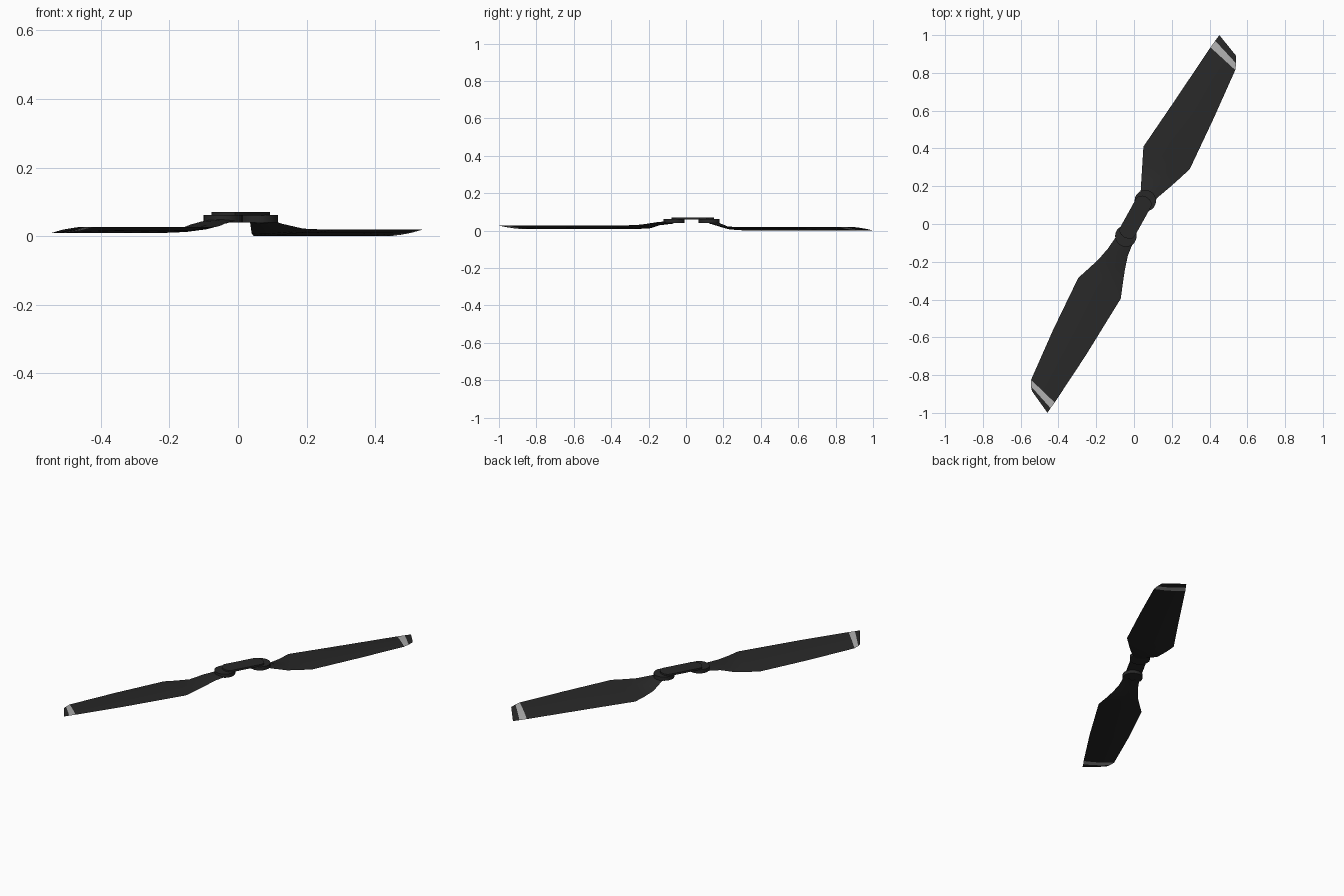
import bpy, bmesh, math
from mathutils import Vector, Matrix

if "Cube" in bpy.data.objects:
    bpy.data.objects.remove(bpy.data.objects["Cube"])


def material(name, v):
    m = bpy.data.materials.new(name)
    m.diffuse_color = (v, v, v, 1)
    m.use_nodes = True
    m.node_tree.nodes["Principled BSDF"].inputs["Base Color"].default_value = m.diffuse_color
    return m


BLACK = material("black_plastic", 0.021)
PALE = material("pale_stripe", 0.42)


def finish(bm, name, mats, angle=30):
    bmesh.ops.recalc_face_normals(bm, faces=bm.faces)
    me = bpy.data.meshes.new(name)
    bm.to_mesh(me)
    bm.free()
    ob = bpy.data.objects.new(name, me)
    bpy.context.collection.objects.link(ob)
    for m in mats:
        me.materials.append(m)
    bpy.ops.object.select_all(action='DESELECT')
    bpy.context.view_layer.objects.active = ob
    ob.select_set(True)
    bpy.ops.object.shade_smooth_by_angle(angle=math.radians(angle))
    return ob


def blade(name, stations, stripe):
    """Loft thin lens sections between left and right edge points."""
    bm = bmesh.new()
    rings = []
    for lx, ly, lz, rx, ry, rz, half in stations:
        a, b = Vector((lx, ly, lz)), Vector((rx, ry, rz))
        sec = [(0, 0), (0.3, 1), (0.7, 1), (1, 0), (0.7, -1), (0.3, -1)]
        rings.append([bm.verts.new(a.lerp(b, t) + Vector((0, 0, s * half)))
                      for t, s in sec])
    for i, (p, q) in enumerate(zip(rings, rings[1:])):
        for j in range(6):
            k = (j + 1) % 6
            f = bm.faces.new((p[j], p[k], q[k], q[j]))
            f.material_index = int(i == stripe)
    bm.faces.new(rings[0])
    bm.faces.new(rings[-1])
    return finish(bm, name, [BLACK, PALE])


# Two pitched blades: left edge xyz, right edge xyz, half thickness
blade("rear_blade", [
    (0.035, 0.150, 0.043, 0.105, 0.115, 0.046, 0.007),
    (0.036, 0.190, 0.034, 0.125, 0.140, 0.037, 0.007),
    (0.040, 0.250, 0.008, 0.190, 0.195, 0.022, 0.006),
    (0.045, 0.330, 0.001, 0.235, 0.235, 0.020, 0.005),
    (0.050, 0.410, 0.001, 0.295, 0.290, 0.020, 0.005),
    (0.200, 0.630, 0.001, 0.422, 0.560, 0.020, 0.005),
    (0.405, 0.935, 0.001, 0.536, 0.815, 0.020, 0.004),
    (0.430, 0.970, 0.001, 0.541, 0.850, 0.020, 0.004),
    (0.452, 1.000, 0.001, 0.541, 0.890, 0.020, 0.002)], 6)
blade("front_blade", [
    (-0.090, -0.060, 0.043, -0.005, -0.100, 0.046, 0.007),
    (-0.138, -0.130, 0.034, -0.032, -0.165, 0.040, 0.007),
    (-0.190, -0.190, 0.013, -0.048, -0.240, 0.032, 0.006),
    (-0.245, -0.240, 0.010, -0.060, -0.320, 0.028, 0.005),
    (-0.295, -0.285, 0.009, -0.070, -0.395, 0.027, 0.005),
    (-0.428, -0.560, 0.009, -0.255, -0.695, 0.027, 0.005),
    (-0.545, -0.825, 0.009, -0.420, -0.945, 0.027, 0.004),
    (-0.545, -0.860, 0.009, -0.442, -0.975, 0.027, 0.004),
    (-0.540, -0.885, 0.009, -0.458, -1.000, 0.027, 0.002)], 6)

# Pivot discs at the blade roots
for name, x, y in (("rear_pivot", 0.060, 0.123), ("front_pivot", -0.043, -0.064)):
    bm = bmesh.new()
    bmesh.ops.create_cone(bm, cap_ends=True, segments=20, radius1=0.057,
                          radius2=0.057, depth=0.022,
                          matrix=Matrix.Translation((x, y, 0.051)))
    finish(bm, name, [BLACK])

# Hub plate with rounded ends, bridging the pivots
bm = bmesh.new()
prof = []
for side in (1, -1):
    for i in range(7):
        t = math.radians(-90 + 30 * i)
        prof.append((side * (0.09 + 0.032 * math.cos(t)), side * 0.045 * math.sin(t)))
face = bm.faces.new([bm.verts.new((u, v, 0.06)) for u, v in prof])
ext = bmesh.ops.extrude_face_region(bm, geom=[face])
bmesh.ops.translate(bm, vec=(0, 0, 0.011),
                    verts=[g for g in ext["geom"] if isinstance(g, bmesh.types.BMVert)])
bm.transform(Matrix.Translation((0.008, 0.036, 0)) @ Matrix.Rotation(math.radians(61), 4, 'Z'))
finish(bm, "hub_plate", [BLACK])
